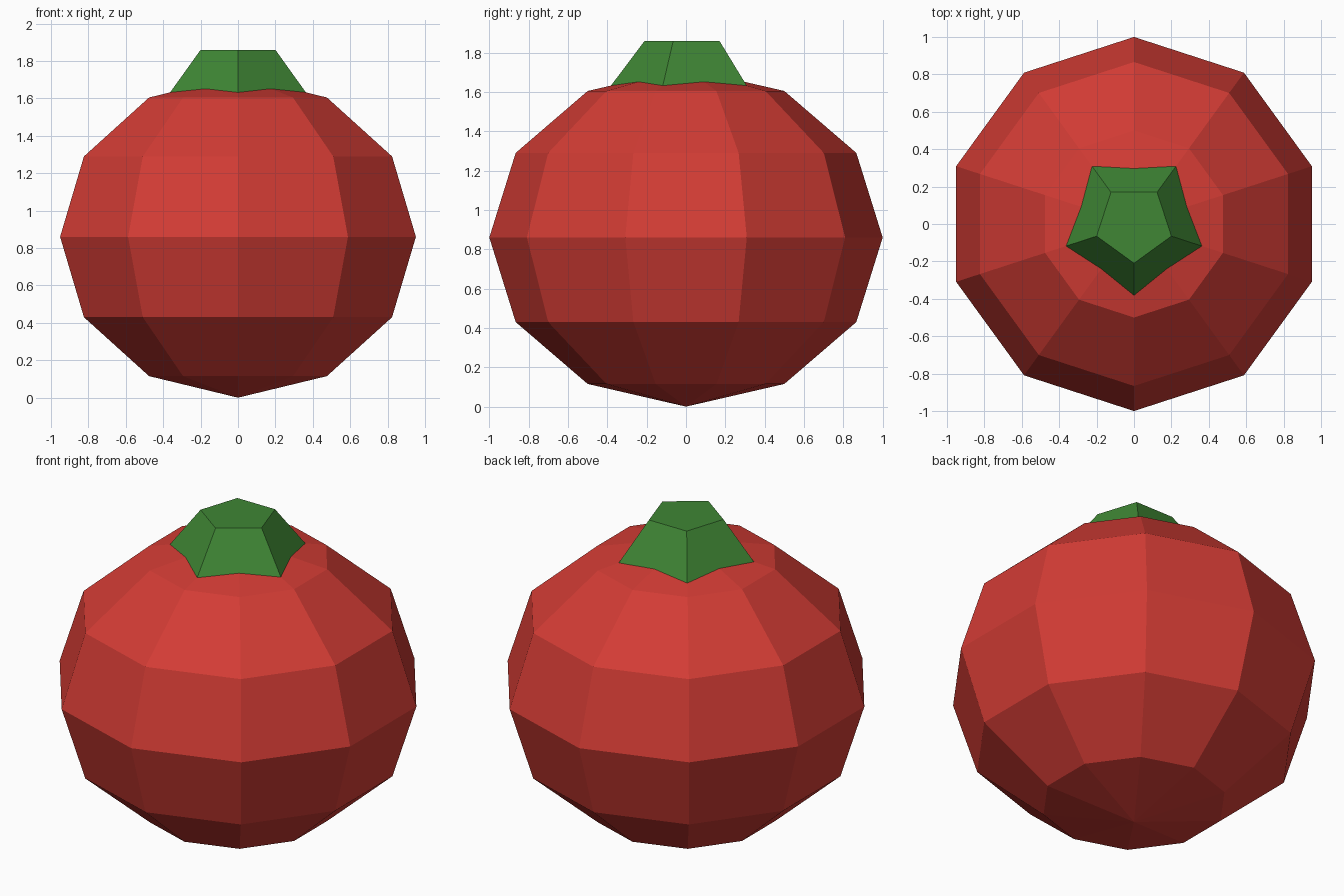
import bpy
from math import radians

if "Cube" in bpy.data.objects:
    bpy.data.objects.remove(bpy.data.objects["Cube"])


def finish(name, color):
    obj = bpy.context.object
    obj.name = name
    bpy.ops.object.transform_apply(location=True, rotation=True, scale=True)
    mat = bpy.data.materials.new(name + "_color")
    mat.diffuse_color = (*color, 1)
    mat.use_nodes = True
    mat.node_tree.nodes["Principled BSDF"].inputs["Base Color"].default_value = mat.diffuse_color
    obj.data.materials.append(mat)
    bpy.ops.object.shade_flat()


# Fruit body: faceted, slightly squashed sphere
HALF_HEIGHT = 0.86
bpy.ops.mesh.primitive_uv_sphere_add(segments=10, ring_count=6, radius=1,
                                     location=(0, 0, HALF_HEIGHT))
bpy.context.object.scale = (1, 1, HALF_HEIGHT)
finish("fruit_body", (0.65, 0.045, 0.035))

# Stem: tapered pentagon with one corner facing the front, base sunk in the fruit
BASE_Z, TOP_Z = 1.605, 1.86
bpy.ops.mesh.primitive_cone_add(vertices=5, radius1=0.402, radius2=0.21,
                                depth=TOP_Z - BASE_Z,
                                location=(0, 0, (BASE_Z + TOP_Z) / 2))
stem = bpy.context.object
# Turn so that a corner lies on -y whatever the primitive's starting angle
front = min(stem.data.vertices, key=lambda v: v.co.y)
corner = front.co.xy.normalized()
stem.rotation_euler.z = radians(180) if abs(corner.x) > 0.01 else 0
finish("stem", (0.05, 0.24, 0.035))
